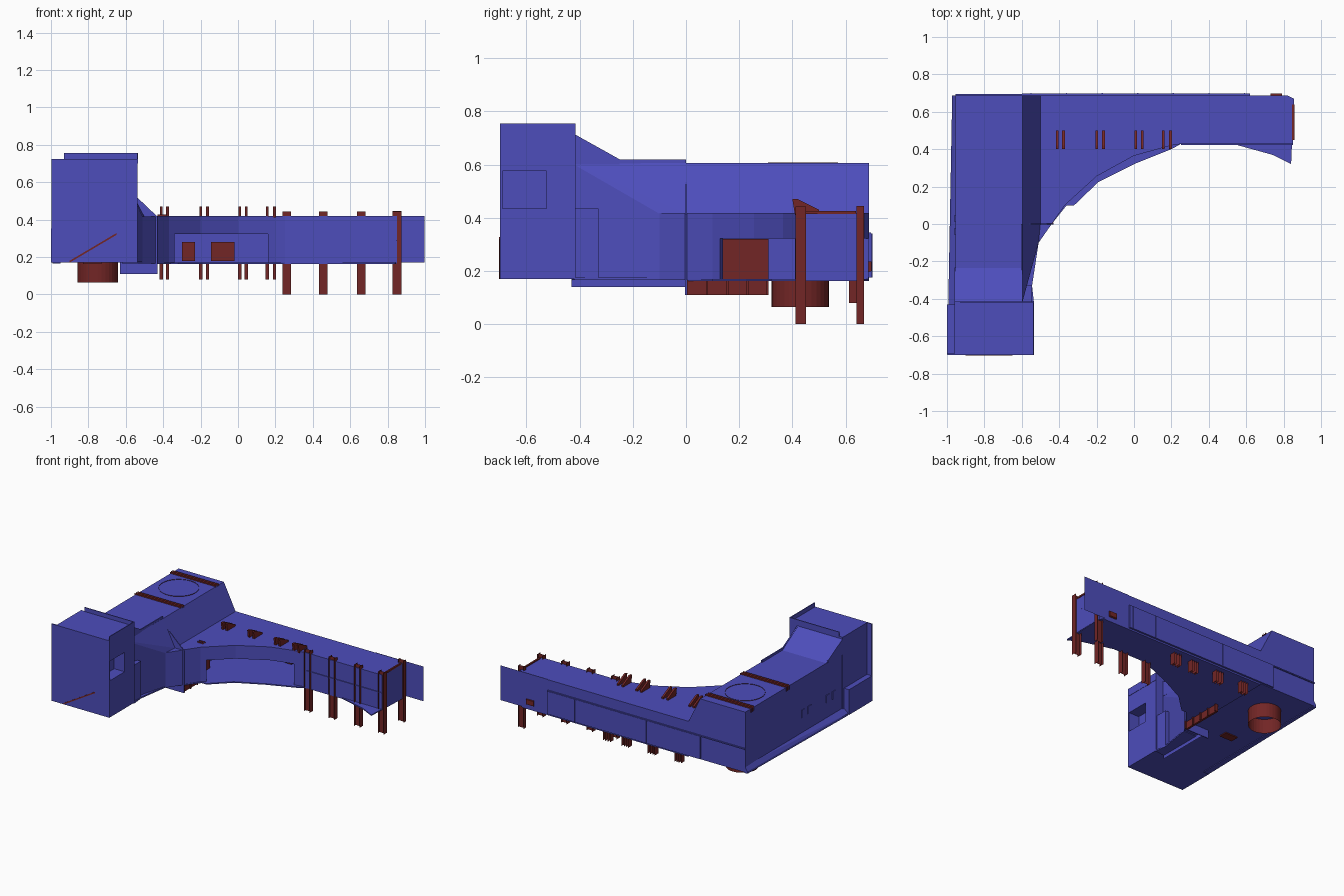
import bpy, bmesh, math


def mat(name, col):
    m = bpy.data.materials.new(name)
    m.diffuse_color = (*col, 1)
    return m


BLUE = mat("blue_panel", (0.075, 0.075, 0.50))
RED = mat("red_steel", (0.17, 0.019, 0.019))


def finish(name, bm, m, solid=True):
    if solid:
        bmesh.ops.recalc_face_normals(bm, faces=bm.faces)
    me = bpy.data.meshes.new(name)
    bm.to_mesh(me)
    bm.free()
    me.materials.append(m)
    ob = bpy.data.objects.new(name, me)
    bpy.context.collection.objects.link(ob)
    return ob


def hull(name, pts, m=BLUE):
    bm = bmesh.new()
    vs = [bm.verts.new(p) for p in pts]
    bmesh.ops.convex_hull(bm, input=vs)
    bmesh.ops.dissolve_limit(bm, angle_limit=0.01, verts=bm.verts, edges=bm.edges)
    return finish(name, bm, m)


def box(name, x0, x1, y0, y1, z0, z1, m=BLUE):
    return prism(name, [(x0, y0), (x1, y0), (x1, y1), (x0, y1)], z0, z1, m)


def prism(name, poly, z0, z1, m=BLUE):
    bm = bmesh.new()
    f = bm.faces.new([bm.verts.new((x, y, z0)) for x, y in poly])
    r = bmesh.ops.extrude_face_region(bm, geom=[f])
    vs = [v for v in r["geom"] if isinstance(v, bmesh.types.BMVert)]
    bmesh.ops.translate(bm, vec=(0, 0, z1 - z0), verts=vs)
    return finish(name, bm, m)


def sheets(name, lines, z0, z1, m=BLUE):
    """Thin vertical sheets standing on plan lines (x0, y0, x1, y1)."""
    bm = bmesh.new()
    for x0, y0, x1, y1 in lines:
        bm.faces.new([bm.verts.new(p) for p in
                      ((x0, y0, z0), (x1, y1, z0), (x1, y1, z1), (x0, y0, z1))])
    return finish(name, bm, m, False)


def h_post(name, x, y, z0, z1, w=0.023, d=0.02):
    return sheets(name, [(x - w, y - d, x - w, y + d), (x + w, y - d, x + w, y + d), (x - w, y, x + w, y)],
                  z0, z1, RED)


def tube(name, c, r, z0, z1, m, n=32):
    p = [(c[0] + r * math.cos(i * math.tau / n), c[1] + r * math.sin(i * math.tau / n)) for i in range(n)]
    return sheets(name, [(*p[i], *p[(i + 1) % n]) for i in range(n)], z0, z1, m)


# Tall left wing with its sloping inner side
sec = [(-0.955, 0.17), (-0.955, 0.605), (-0.595, 0.605), (-0.5, 0.415), (-0.5, 0.17)]
hull("tall_wing_rear", [(x, y, z) for x, z in sec for y in (0.0, 0.688)])
hull("tall_wing_front",
     [(x, 0, z) for x, z in sec] +
     [(x, y, z) for x, y in ((-0.955, -0.43), (-0.6, -0.43), (-0.6, -0.22)) for z in (0.17, 0.605)] +
     [(-0.51, -0.1, 0.415), (-0.51, -0.1, 0.17)])
hull("outer_ledge", [p for y, x in ((0.688, -0.972), (-0.43, -0.993)) for p in
                     ((x, y, 0.165), (x, y, 0.18), (-0.95, y, 0.215), (-0.95, y, 0.165))])
box("roof_rim", -0.605, -0.597, -0.26, 0.0, 0.59, 0.62)
sheets("inner_skirt", [(-0.612, -0.43, -0.612, 0.0)], 0.14, 0.3)
prism("pocket_floor", [(-0.62, -0.43), (-0.535, -0.42), (-0.545, -0.33), (-0.51, -0.1), (-0.62, -0.1)], 0.165, 0.175)
box("pocket_step", -0.61, -0.545, -0.43, -0.33, 0.17, 0.435)
hull("curve_corner", [(x, y, z) for z in (0.165, 0.417) for x, y in
                      ((-0.51, -0.1), (-0.44, 0.0), (-0.5, 0.02))])

# Roof ramp leading up to the tower
hull("roof_ramp", [(x, y, z) for x in (-0.955, -0.6) for y, z in
                   ((-0.235, 0.605), (-0.43, 0.72), (-0.43, 0.6))])
for x in (-0.955, -0.6):
    hull("ramp_cheek", [(x + d, y, z) for d in (-0.004, 0.004) for y, z in
                        ((-0.25, 0.62), (-0.415, 0.712), (-0.415, 0.6), (-0.25, 0.6))])

# Front tower with a recessed side window
tower = box("tower", -0.96, -0.537, -0.695, -0.415, 0.17, 0.725)
cutter = box("window_cutter", -0.62, -0.5, -0.69, -0.525, 0.435, 0.575)
cutter.hide_render = True
cutter.hide_viewport = True
mod = tower.modifiers.new("window", "BOOLEAN")
mod.object = cutter
mod.operation = "DIFFERENCE"
mod.solver = "EXACT"
box("tower_front_flange", -0.997, -0.537, -0.70, -0.692, 0.17, 0.725)
box("tower_right_rim", -0.541, -0.535, -0.70, -0.415, 0.70, 0.755)
box("tower_back_rim", -0.93, -0.537, -0.421, -0.415, 0.70, 0.755)
box("tower_side_box", -1.0, -0.95, -0.697, -0.43, 0.17, 0.352)
hull("front_brace", [(x, y, z + d) for x, z in ((-0.9, 0.17), (-0.65, 0.318))
                     for d in (0, 0.01) for y in (-0.703, -0.695)], RED)

# Fin crossing the inner corner
hull("corner_fin", [(x, y, z) for y in (-0.003, 0.003) for x, z in
                    ((-0.63, 0.11), (-0.43, 0.11), (-0.43, 0.415), (-0.53, 0.51), (-0.59, 0.56), (-0.63, 0.56))])

# Low rear wing: roof slab with curved front, hollow bay below
arc = [(-0.44, 0.0), (-0.37, 0.1), (-0.2, 0.255), (0.0, 0.365), (0.2, 0.42), (0.25, 0.428)]
prism("low_wing_upper", [(-0.5, 0.0)] + arc + [(0.85, 0.428), (0.855, 0.67), (0.82, 0.688), (-0.5, 0.688)],
      0.322, 0.418)
ledge = [(-0.44, 0.0), (-0.36, 0.1), (-0.32, 0.1), (-0.19, 0.225), (0.0, 0.32), (0.2, 0.4), (0.25, 0.428),
         (0.53, 0.428), (0.74, 0.37), (0.84, 0.32), (0.855, 0.67), (0.82, 0.688), (-0.5, 0.688), (-0.5, 0.0)]
prism("low_wing_floor", ledge, 0.162, 0.17)
box("low_wing_back", -0.5, 0.82, 0.67, 0.686, 0.165, 0.33)
prism("low_wing_right", [(0.16, 0.41), (0.2, 0.42), (0.25, 0.428), (0.85, 0.428), (0.854, 0.67), (0.16, 0.675)],
      0.165, 0.33)
prism("bay_left_jamb", [(-0.5, 0.0), (-0.44, 0.0), (-0.37, 0.1), (-0.34, 0.128), (-0.37, 0.14), (-0.5, 0.12)],
      0.165, 0.33)
box("wing_front_rail", 0.25, 0.85, 0.422, 0.43, 0.285, 0.292)

# Red bay lining with dividers, and blocks on the back wall
box("bay_red_wall", -0.455, -0.44, 0.0, 0.31, 0.11, 0.32, RED)
for i in range(5):
    y = 0.004 + i * 0.0755
    box("bay_wall_divider", -0.445, -0.43, y - 0.004, y + 0.004, 0.11, 0.165, RED)
for x0, x1 in ((-0.3, -0.23), (-0.145, -0.02)):
    box("bay_block", x0, x1, 0.64, 0.675, 0.18, 0.28, RED)

# Rear cladding panels
box("rear_clad_panel", -0.6, 0.62, 0.685, 0.699, 0.175, 0.34)
sheets("rear_end_panel", [(0.62, 0.688, 0.997, 0.688)], 0.17, 0.42)
for i in range(7):
    x = -0.55 + i * 0.19
    box("rear_clad_rib", x - 0.003, x + 0.003, 0.69, 0.701, 0.175, 0.34)
box("rear_clad_rail", -0.955, 0.62, 0.685, 0.696, 0.336, 0.344)
hull("rear_bracket", [(x, y, z) for x in (0.73, 0.79) for y, z in
                      ((0.64, 0.175), (0.698, 0.2), (0.698, 0.235), (0.64, 0.24))], RED)

# Legs under the free end of the low wing
for x in (0.26, 0.455, 0.66, 0.85):
    h_post("leg_front", x, 0.432, 0.0, 0.443)
h_post("leg_back", 0.85, 0.655, 0.0, 0.445, d=0.014)
box("leg_tie", 0.845, 0.857, 0.45, 0.64, 0.415, 0.426, RED)

# Paired roof rails and the matching stubs beneath
for pair in ((-0.41, -0.377), (-0.2, -0.163), (0.01, 0.045), (0.157, 0.195)):
    for x in pair:
        hull("roof_rail", [(x + d, y, z) for d in (-0.007, 0.007) for y, z in
                           ((0.4, 0.47), (0.42, 0.47), (0.5, 0.43), (0.5, 0.41), (0.41, 0.41))], RED)
        h_post("rail_stub", x, 0.635, 0.08, 0.17, w=0.009, d=0.022)
sheets("arc_edge_bar", [(-0.43, 0.15, -0.38, 0.15), (-0.43, 0.17, -0.38, 0.17)], 0.41, 0.427, RED)

# Roof straps, roof hatch ring and drum under the corner
for y in (0.21, 0.61):
    sheets("roof_strap", [(-0.96, y + d, -0.59, y + d) for d in (-0.016, 0, 0.016)], 0.58, 0.615, RED)
tube("roof_hatch_ring", (-0.78, 0.44), 0.132, 0.595, 0.608, RED)
tube("under_drum", (-0.75, 0.43), 0.108, 0.065, 0.175, RED)
box("under_hatch", -0.83, -0.73, 0.0, 0.06, 0.163, 0.172, RED)

# Small vents on the outer left wall
for y in (0.03, -0.04, -0.25, -0.32):
    box("side_vent", -0.96, -0.95, y - 0.018, y + 0.018, 0.32, 0.375)
